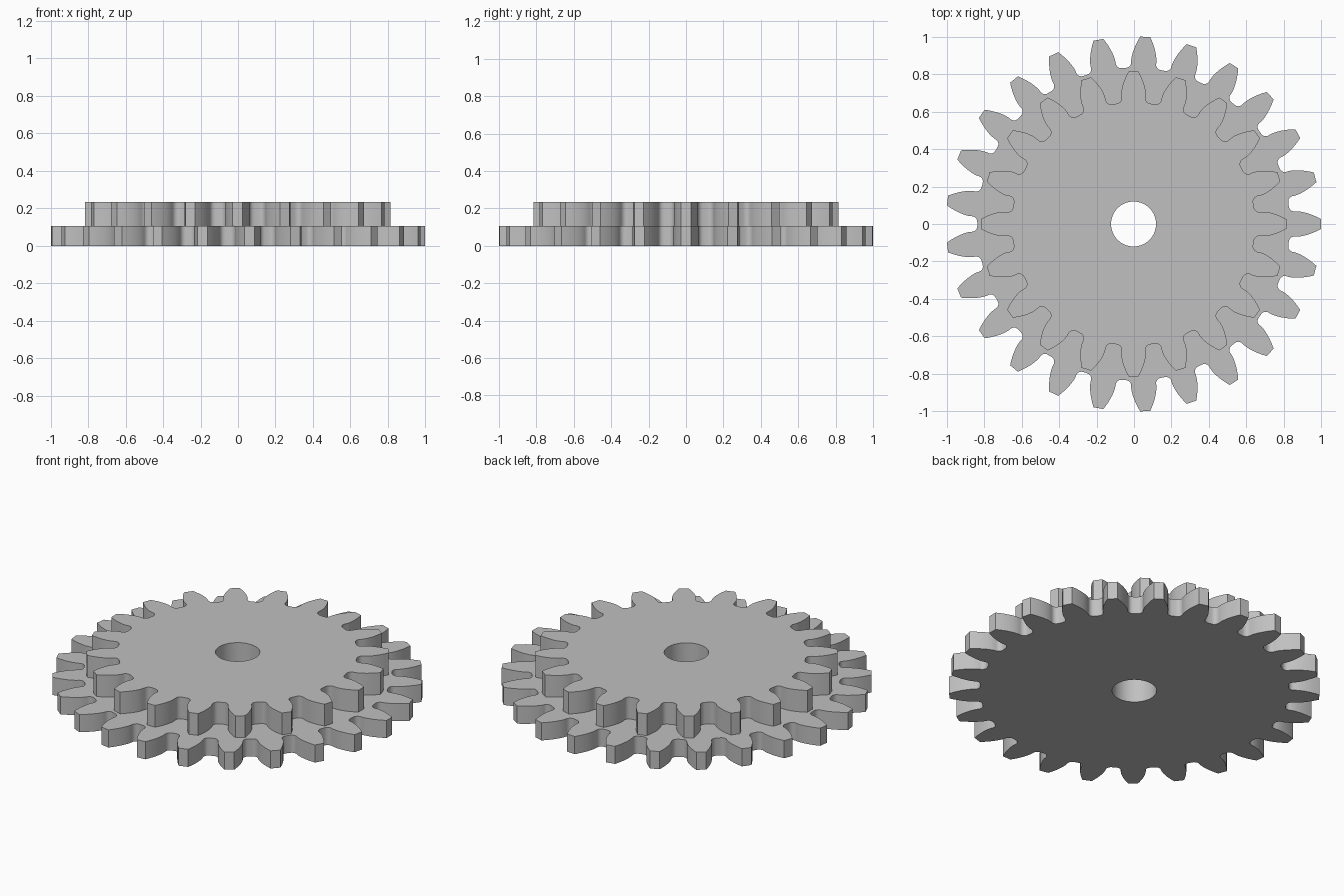
import bpy
import bmesh
from math import acos, cos, pi, radians, sin, sqrt, tan
from mathutils import Vector

cube = bpy.data.objects.get("Cube")
if cube:
    bpy.data.objects.remove(cube)

MODULE = 0.07413
PRESSURE = radians(20)
HOLE_RADIUS = 0.12
CENTRE_X = -0.0025

grey = bpy.data.materials.new("grey")
grey.use_nodes = True
colour = (0.53, 0.53, 0.53, 1)
grey.diffuse_color = colour
grey.node_tree.nodes["Principled BSDF"].inputs["Base Color"].default_value = colour


def polar(radius, angle):
    return Vector((radius * cos(angle), radius * sin(angle), 0))


def involute(angle):
    return tan(angle) - angle


def tooth_flank(teeth):
    """Half a tooth, from the root up to the tip, as (radius, angle) pairs."""
    pitch = MODULE * teeth / 2
    base, tip, root = pitch * cos(PRESSURE), pitch + MODULE, pitch - 1.25 * MODULE
    fillet = 0.38 * MODULE
    half = pi / (2 * teeth) + involute(PRESSURE)
    points = []
    # Rounded root corner
    for i in range(6):
        a = i / 5 * pi / 2
        points.append((root + fillet * (1 - cos(a)),
                       half + fillet * (1 - sin(a)) / root))
    # Involute face
    for i in range(8):
        r = base + (tip - base) * i / 7
        points.append((r, half - involute(acos(min(1, base / r)))))
    return points


def gear(name, teeth, bottom, top):
    flank = tooth_flank(teeth)
    outline = []
    for t in range(teeth):
        middle = 2 * pi * t / teeth
        outline += [polar(r, middle - a) for r, a in flank]
        outline += [polar(r, middle + a) for r, a in reversed(flank)]
    hole = [polar(HOLE_RADIUS, 2 * pi * i / 64) for i in range(64)]

    # Fill between the toothed outline and the bore, then give it thickness
    bm = bmesh.new()
    edges = []
    for loop in (outline, hole):
        verts = [bm.verts.new(p + Vector((0, 0, bottom))) for p in loop]
        edges += [bm.edges.new((v, verts[i - 1])) for i, v in enumerate(verts)]
    bmesh.ops.triangle_fill(bm, edges=edges, use_beauty=True)
    raised = bmesh.ops.extrude_face_region(bm, geom=bm.faces[:], use_keep_orig=True)
    bmesh.ops.translate(bm, vec=(0, 0, top - bottom),
                        verts=[g for g in raised["geom"] if isinstance(g, bmesh.types.BMVert)])
    bmesh.ops.recalc_face_normals(bm, faces=bm.faces[:])

    mesh = bpy.data.meshes.new(name)
    bm.to_mesh(mesh)
    bm.free()
    mesh.materials.append(grey)
    obj = bpy.data.objects.new(name, mesh)
    obj.location.x = CENTRE_X
    bpy.context.collection.objects.link(obj)
    bpy.ops.object.select_all(action="DESELECT")
    obj.select_set(True)
    bpy.context.view_layer.objects.active = obj
    bpy.ops.object.shade_smooth_by_angle(angle=radians(30))


# Two stacked spur gears sharing one bore
gear("large_gear", 25, 0, 0.105)
gear("small_gear", 20, 0.105, 0.235)
